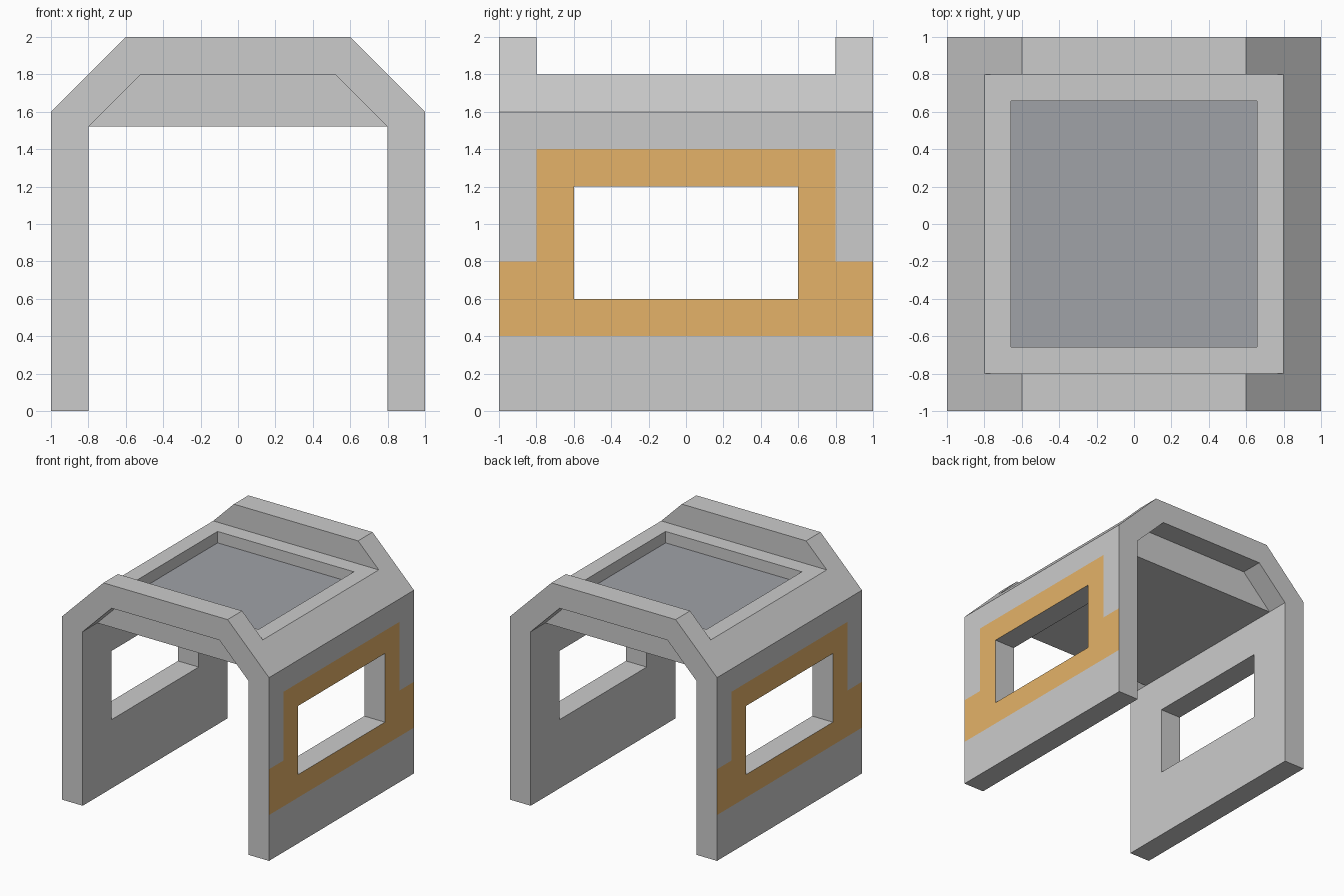
import bpy, bmesh

if "Cube" in bpy.data.objects:
    bpy.data.objects.remove(bpy.data.objects["Cube"])


def material(name, color):
    mat = bpy.data.materials.new(name)
    mat.diffuse_color = (*color, 1)
    mat.use_nodes = True
    mat.node_tree.nodes["Principled BSDF"].inputs["Base Color"].default_value = mat.diffuse_color
    return mat


def finish(name, bm, mats=()):
    bmesh.ops.recalc_face_normals(bm, faces=bm.faces)
    mesh = bpy.data.meshes.new(name)
    bm.to_mesh(mesh)
    bm.free()
    for mat in mats:
        mesh.materials.append(mat)
    obj = bpy.data.objects.new(name, mesh)
    bpy.context.collection.objects.link(obj)
    return obj


def prism(profile, y0, y1):
    """Extrude an x/z outline from y0 to y1."""
    bm = bmesh.new()
    face = bm.faces.new([bm.verts.new((x, y0, z)) for x, z in profile])
    new = bmesh.ops.extrude_face_region(bm, geom=[face])["geom"]
    verts = [v for v in new if isinstance(v, bmesh.types.BMVert)]
    bmesh.ops.translate(bm, verts=verts, vec=(0, y1 - y0, 0))
    bmesh.ops.recalc_face_normals(bm, faces=bm.faces)
    return bm


def mirrored(half):
    return half + [(-x, z) for x, z in reversed(half)]


orange = material("orange_paint", (0.78, 0.45, 0.14))
grey = material("plain_grey", (0.8, 0.8, 0.8))
dark = material("dark_panel", (0.35, 0.36, 0.39))
EAVE = 1.52

# Side walls: gridded outer sheet with a window, thickened inwards, painted stripe
ys = [-1, -0.8, -0.6, 0.6, 0.8, 1]
zs = [0, 0.4, 0.6, 0.8, 1.2, 1.4, EAVE]
for side, name in ((1, "right_wall"), (-1, "left_wall")):
    bm = bmesh.new()
    grid = [[bm.verts.new((side, y, z)) for z in zs] for y in ys]
    sheet = []
    for i in range(len(ys) - 1):
        for j in range(len(zs) - 1):
            y, z = (ys[i] + ys[i + 1]) / 2, (zs[j] + zs[j + 1]) / 2
            if abs(y) < 0.6 and 0.6 < z < 1.2:
                continue
            f = bm.faces.new((grid[i][j], grid[i + 1][j],
                              grid[i + 1][j + 1], grid[i][j + 1]))
            sheet.append(f)
    new = bmesh.ops.extrude_face_region(bm, geom=sheet, use_keep_orig=True)["geom"]
    verts = [v for v in new if isinstance(v, bmesh.types.BMVert)]
    bmesh.ops.translate(bm, verts=verts, vec=(-0.2 * side, 0, 0))
    for f in bm.faces:
        c = f.calc_center_median()
        striped = 0.4 < c.z < (1.4 if abs(c.y) < 0.8 else 0.8)
        f.material_index = int(abs(c.x) > 0.99 and striped)
    finish(name, bm, (grey, orange))

# Raised roof ribs at both ends
outer = mirrored([(1, EAVE), (1, 1.6), (0.6, 2)])
inner = mirrored([(0.8, EAVE), (0.52, 1.8)])
for y, name in ((-1, "front_rib"), (0.8, "back_rib")):
    finish(name, prism(outer + inner[::-1], y, y + 0.2))

# Lower roof slab between the ribs, with a sunken square panel
bm = prism(mirrored([(1, EAVE), (1, 1.6), (0.8, 1.8)]), -0.8, 0.8)
top = max(bm.faces, key=lambda f: f.calc_center_median().z)
bmesh.ops.inset_individual(bm, faces=[top], thickness=0.2)
bmesh.ops.inset_individual(bm, faces=[top], thickness=0)
bmesh.ops.translate(bm, verts=top.verts[:], vec=(0, 0, -0.1))
top.material_index = 1
finish("roof_slab", bm, (grey, dark))
